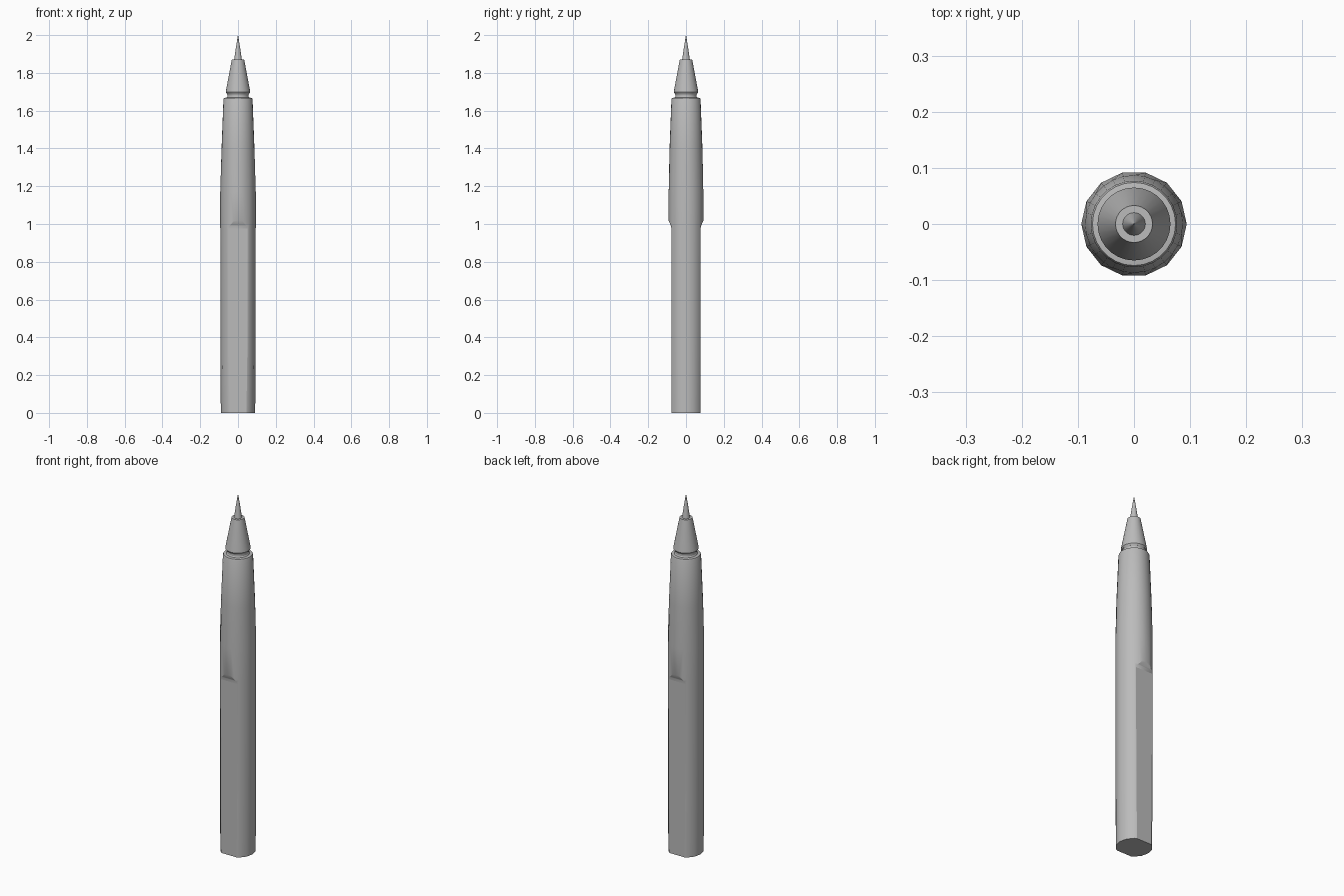
import bpy, bmesh
from math import cos, sin, pi

cube = bpy.data.objects.get("Cube")
if cube:
    bpy.data.objects.remove(cube, do_unlink=True)

grey = bpy.data.materials.new("plain_grey")
grey.use_nodes = True
colour = (0.5, 0.5, 0.5, 1)
grey.diffuse_color = colour
grey.node_tree.nodes["Principled BSDF"].inputs["Base Color"].default_value = colour


def finish(name, bm):
    bmesh.ops.recalc_face_normals(bm, faces=bm.faces)
    mesh = bpy.data.meshes.new(name)
    bm.to_mesh(mesh)
    bm.free()
    mesh.materials.append(grey)
    obj = bpy.data.objects.new(name, mesh)
    bpy.context.collection.objects.link(obj)
    return obj


def activate(obj):
    bpy.ops.object.select_all(action='DESELECT')
    obj.select_set(True)
    bpy.context.view_layer.objects.active = obj


def lathe(name, profile, sides=28):
    """Profile rows: radius, height, facet (1 flattens every second corner)."""
    bm = bmesh.new()
    rings = []
    for r, z, facet in profile:
        ring = []
        for i in range(sides):
            a = 2 * pi * i / sides
            q = r * (cos(2 * pi / sides) if facet and i % 2 else 1)
            ring.append(bm.verts.new((q * cos(a), q * sin(a), z)))
        rings.append(ring)
    for low, high in zip(rings, rings[1:]):
        for i in range(sides):
            j = (i + 1) % sides
            bm.faces.new((low[i], low[j], high[j], high[i]))
    bm.faces.new(rings[0])
    bm.faces.new(rings[-1])
    return finish(name, bm)


def smooth(obj):
    activate(obj)
    bpy.ops.object.shade_smooth_by_angle(angle=pi / 6)


# Barrel, faceted at its widest and round at the collar
barrel = lathe("barrel", [
    (0.091, 0, 1), (0.093, 0.3, 1), (0.094, 1.0, 1), (0.094, 1.17, 1),
    (0.087, 1.4, 0), (0.077, 1.66, 0), (0.074, 1.667, 0), (0.062, 1.669, 0)])

# Cutters for the front and back grip flats, sloping out at the top
for side, label in ((-1, "front"), (1, "back")):
    outline = [(0.077, -0.1), (0.077, 0.975), (0.08, 0.99), (0.095, 1.025),
               (0.15, 1.1), (0.15, -0.1)]
    bm = bmesh.new()
    ends = [[bm.verts.new((x, side * y, z)) for y, z in outline] for x in (-0.15, 0.15)]
    for end in ends:
        bm.faces.new(end)
    for i in range(len(outline)):
        j = (i + 1) % len(outline)
        bm.faces.new((ends[0][i], ends[0][j], ends[1][j], ends[1][i]))
    cutter = finish(label + "_flat_cutter", bm)
    cut = barrel.modifiers.new(label + "_flat", 'BOOLEAN')
    cut.operation = 'DIFFERENCE'
    cut.solver = 'EXACT'
    cut.object = cutter
    activate(barrel)
    bpy.ops.object.modifier_apply(modifier=cut.name)
    bpy.data.objects.remove(cutter, do_unlink=True)
smooth(barrel)

# Keep the outlines of the flats crisp
bm = bmesh.new()
bm.from_mesh(barrel.data)
flats = {f for f in bm.faces
         if abs(f.normal.y) > 0.99 and abs(f.calc_center_median().y) < 0.0775
         and f.calc_center_median().z < 1}
for edge in bm.edges:
    if sum(f in flats for f in edge.link_faces) == 1:
        edge.smooth = False
bm.to_mesh(barrel.data)
bm.free()

# Grooved neck, nose cone and needle point
smooth(lathe("neck", [(0.062, 1.665, 0), (0.056, 1.675, 0), (0.056, 1.685, 0),
                      (0.062, 1.695, 0)]))
smooth(lathe("nose_cone", [(0.06, 1.69, 0), (0.065, 1.698, 0), (0.063, 1.71, 0),
                           (0.033, 1.87, 0)]))
smooth(lathe("needle_point", [(0.021, 1.865, 0), (0.011, 1.935, 0), (0.0005, 2.0, 0)]))
